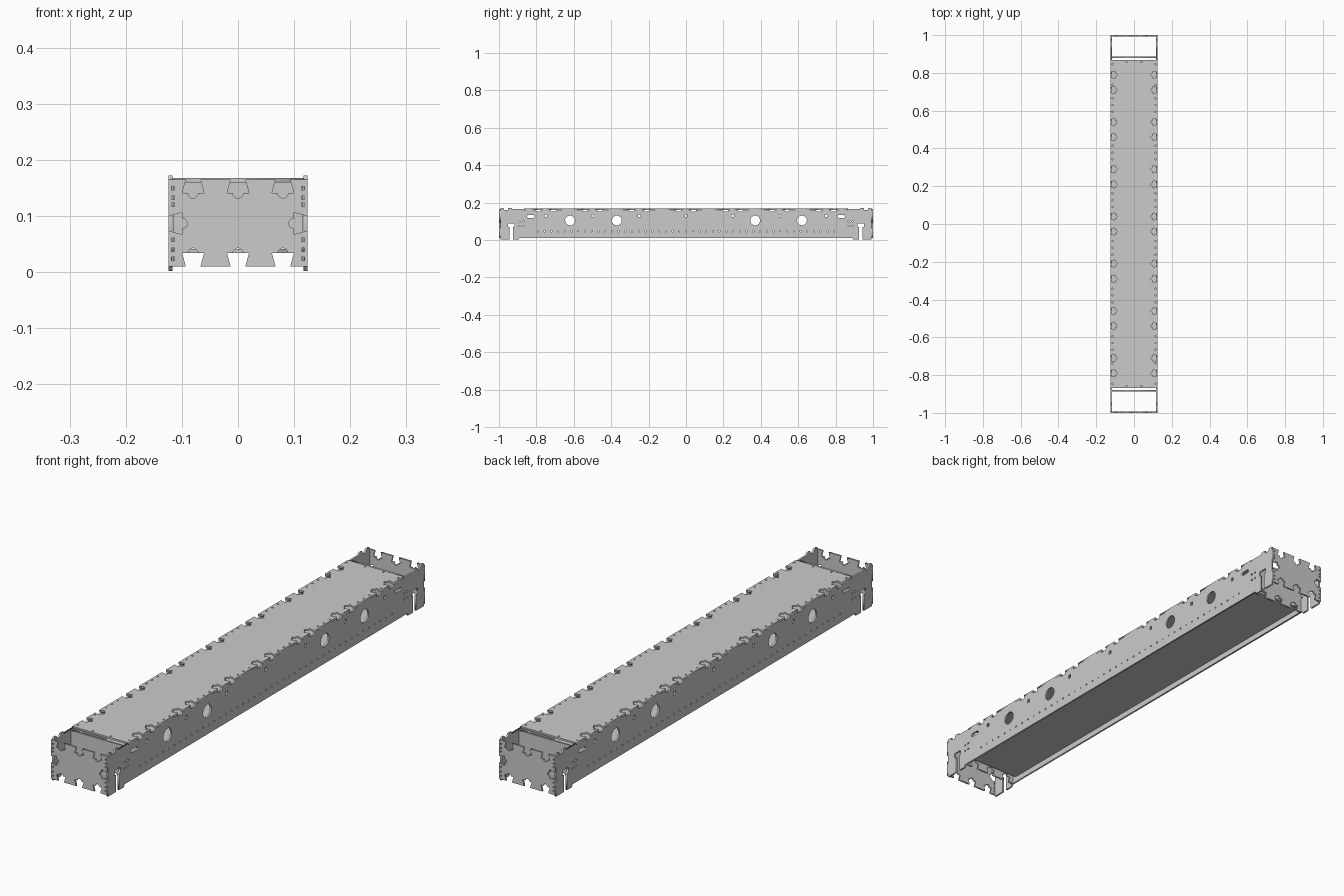
import bpy
from math import cos, sin, pi
from mathutils import Matrix, Vector

if "Cube" in bpy.data.objects:
    bpy.data.objects.remove(bpy.data.objects["Cube"])

T = 0.007  # sheet thickness


def plate(name, outline, holes, origin, u, v):
    """Flat sheet cut from an outline with holes, laid on axes u and v."""
    cu = bpy.data.curves.new(name, 'CURVE')
    cu.dimensions = '2D'
    cu.fill_mode = 'BOTH'
    cu.extrude = T / 2
    for pts in [outline] + holes:
        sp = cu.splines.new('POLY')
        sp.points.add(len(pts) - 1)
        for p, (a, b) in zip(sp.points, pts):
            p.co = (a, b, 0, 1)
        sp.use_cyclic_u = True
    tmp = bpy.data.objects.new(name + "_curve", cu)
    bpy.context.collection.objects.link(tmp)
    bpy.context.view_layer.update()
    deps = bpy.context.evaluated_depsgraph_get()
    me = bpy.data.meshes.new_from_object(tmp.evaluated_get(deps))
    bpy.data.objects.remove(tmp)
    u, v = Vector(u), Vector(v)
    m = Matrix((u, v, u.cross(v))).transposed().to_4x4()
    m.translation = origin
    me.transform(m)
    me.name = name
    ob = bpy.data.objects.new(name, me)
    bpy.context.collection.objects.link(ob)
    return ob


def slotted(x0, y0, x1, y1, bottom=(), right=(), top=(), left=()):
    """Rectangle with dovetail slots cut in from its edges."""
    c = [Vector(p) for p in ((x0, y0), (x1, y0), (x1, y1), (x0, y1))]
    pts = []
    for i, slots in enumerate((bottom, right, top, left)):
        a, b = c[i], c[(i + 1) % 4]
        d = (b - a).normalized()
        n = Vector((-d.y, d.x))
        pts.append(a)
        axis = 0 if i % 2 == 0 else 1
        for s in sorted(slots, reverse=(i > 1)):
            base = a + d * abs(s - a[axis])
            prof = [(-.013, 0), (-.0195, .024)]
            prof += [(-.009 * cos(k * pi / 10), .024 + .009 * sin(k * pi / 10)) for k in range(11)]
            prof += [(.0195, .024), (.013, 0)]
            pts += [base + d * p + n * q for p, q in prof]
    return pts


def box(x, y, w, h):
    return [(x - w / 2, y - h / 2), (x + w / 2, y - h / 2), (x + w / 2, y + h / 2), (x - w / 2, y + h / 2)]


def disc(x, y, r, n=32):
    return [(x + r * cos(2 * pi * i / n), y + r * sin(2 * pi * i / n)) for i in range(n)]


tabs = [c * .25 + s * .04 for c in range(-3, 4) for s in (-1, 1)]

# Long side walls: right half of the outline mirrored about y = 0
top = []
for t in [t for t in tabs if t > 0]:
    top += [(t - .015, .161), (t - .013, .153), (t + .013, .153), (t + .015, .161)]
top += [(.868, .161), (.868, .165), (.93, .165), (.93, .172), (.95, .172), (.953, .16),
        (.972, .16), (.975, .172), (.993, .172)]
half = [(.885, .012), (.895, .002), (.925, .002), (.925, .07), (.917, .07), (.917, .09),
        (.953, .09), (.953, .07), (.945, .07), (.945, .002), (.993, .002)]
half[0] = (.89, .012)
half += top[::-1]
wall = half + [(-y, z) for y, z in reversed(half)]

holes = [box(y * .25, .13, .012, .014) for y in range(-3, 4)]
holes += [box(i * .036, .047, .005, .006) for i in range(-22, 23)]
for s in (-1, 1):
    holes += [disc(s * y, .105, .026) for y in (.37, .62)]
    holes.append([(s * (.83 + a), .126 + b) for a, b in
                  ((-.022, 0), (-.016, -.007), (.016, -.007), (.022, 0), (.016, .007), (-.016, .007))])
    holes += [box(s * y, z, .008, .006) for y in (.87, .89) for z in (.075, .1)]
for name, x in (("right_wall", .12), ("left_wall", -.12)):
    plate(name, wall, holes, (x, 0, 0), (0, 1, 0), (0, 0, 1))

# End plates and inner bulkheads
cols = (-.08, 0, .08)
screws = [box(s * .116, z, .005, .006) for s in (-1, 1) for z in (.024, .04, .058, .12, .133, .15)]
end = slotted(-.1235, .01, .1235, .165, cols, (.087,), cols, (.087,))
bulk = slotted(-.116, .01, .116, .161, cols)
for name, s in (("front", -1), ("back", 1)):
    plate(name + "_end_plate", end, screws, (0, s * (1 - T / 2), 0), (1, 0, 0), (0, 0, 1))
    plate(name + "_bulkhead", bulk, [], (0, s * .883, 0), (1, 0, 0), (0, 0, 1))

# Top panel with slots along both long edges and screw holes
pins = [box(s * .1135, i * .036 + .018, .005, .007) for s in (-1, 1) for i in range(-24, 24)
        if min(abs(i * .036 + .018 - t) for t in tabs) > .026]
pins += [box(x, s * .857, .007, .005) for x in (-.04, .04) for s in (-1, 1)]
plate("top_panel", slotted(-.1235, -.867, .1235, .867, (), tabs, (), tabs), pins,
      (0, 0, .1645), (1, 0, 0), (0, 1, 0))

# Recessed floor panel
plate("floor_panel", slotted(-.1165, -.867, .1165, .867), [], (0, 0, .038), (1, 0, 0), (0, 1, 0))
